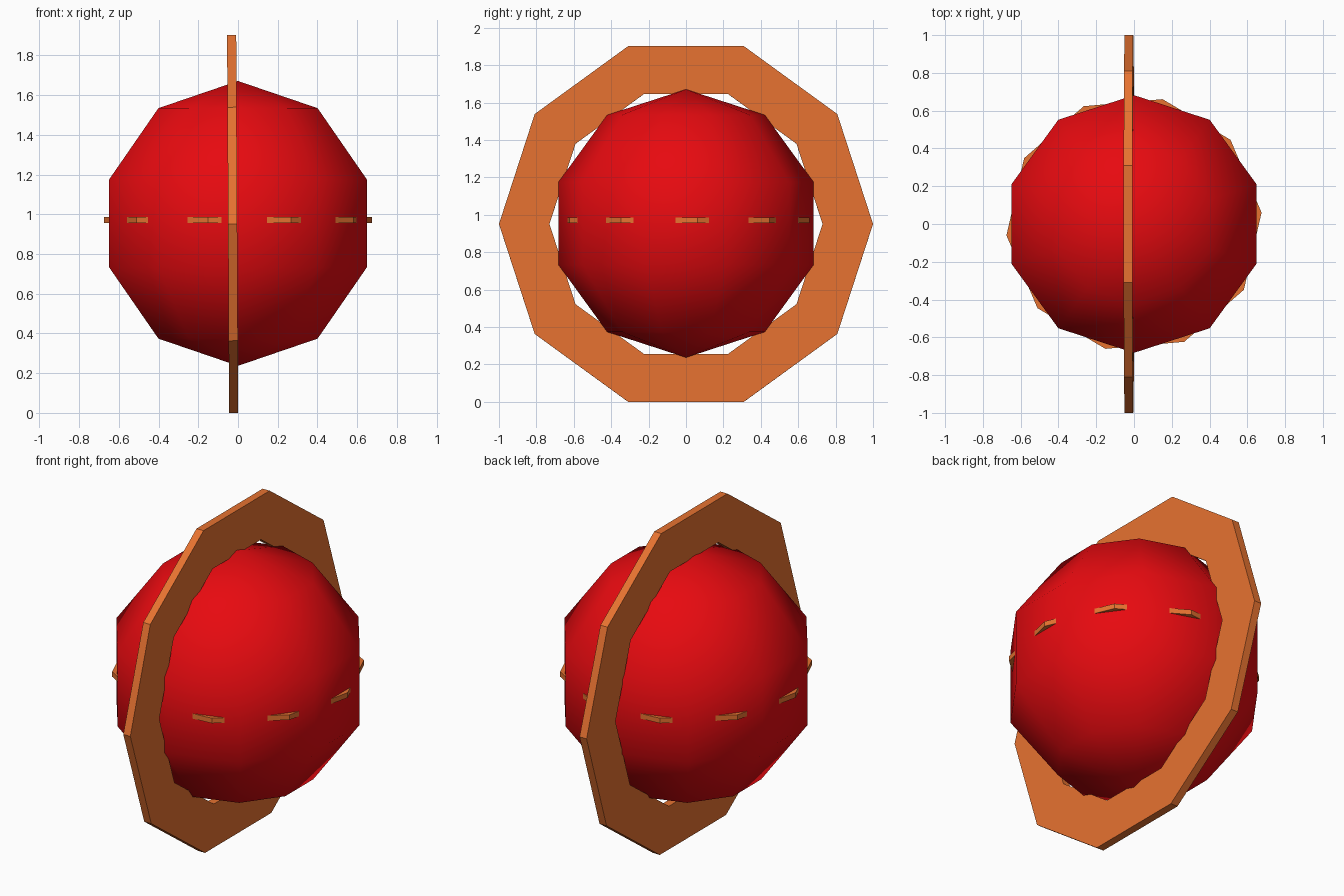
import bpy, bmesh
from math import sin, cos, pi, radians

if "Cube" in bpy.data.objects:
    bpy.data.objects.remove(bpy.data.objects["Cube"])

SIDES = 10
CENTRE_Z = 0.951


def material(name, rgb):
    mat = bpy.data.materials.new(name)
    mat.diffuse_color = (*rgb, 1)
    mat.use_nodes = True
    mat.node_tree.nodes["Principled BSDF"].inputs["Base Color"].default_value = mat.diffuse_color
    return mat


def lathe(name, profile, mat, closed=False, smooth=False):
    """Revolve (radius, height) points around z in ten flat sides."""
    bm = bmesh.new()
    verts = [bm.verts.new((0, r, z)) for r, z in profile]
    pairs = list(zip(verts, verts[1:]))
    if closed:
        pairs.append((verts[-1], verts[0]))
    edges = [bm.edges.new(p) for p in pairs]
    bmesh.ops.spin(bm, geom=verts + edges, cent=(0, 0, 0), axis=(0, 0, 1),
                   angle=2 * pi, steps=SIDES)
    bmesh.ops.remove_doubles(bm, verts=bm.verts[:], dist=1e-4)
    bmesh.ops.dissolve_degenerate(bm, edges=bm.edges[:], dist=1e-5)
    bmesh.ops.recalc_face_normals(bm, faces=bm.faces[:])
    for f in bm.faces:
        f.smooth = smooth
    mesh = bpy.data.meshes.new(name)
    bm.to_mesh(mesh)
    bm.free()
    mesh.materials.append(mat)
    obj = bpy.data.objects.new(name, mesh)
    bpy.context.collection.objects.link(obj)
    return obj


def ring(name, outer, inner, thick, mat):
    h = thick / 2
    return lathe(name, [(inner, -h), (outer, -h), (outer, h), (inner, h)],
                 mat, closed=True)


red = material("red", (0.8, 0.003, 0.005))
orange = material("orange", (0.8, 0.17, 0.03))

# Ball: five bands from pole to pole
R = 0.717
ball = lathe("ball", [(R * sin(pi * i / 5), R * cos(pi * i / 5)) for i in range(6)],
             red, smooth=True)
ball.location.z = CENTRE_Z + 0.003

# Large upright ring, leaning very slightly
upright = ring("upright_ring", 1.0, 0.73, 0.046, orange)
upright.rotation_euler = (0, radians(90 - 0.3), 0)
upright.location = (-0.027, 0, CENTRE_Z)

# Small level ring, mostly sunk in the ball
level = ring("level_ring", 0.678, 0.495, 0.03, orange)
level.rotation_euler.z = radians(-12.9)
level.location.z = 0.972
